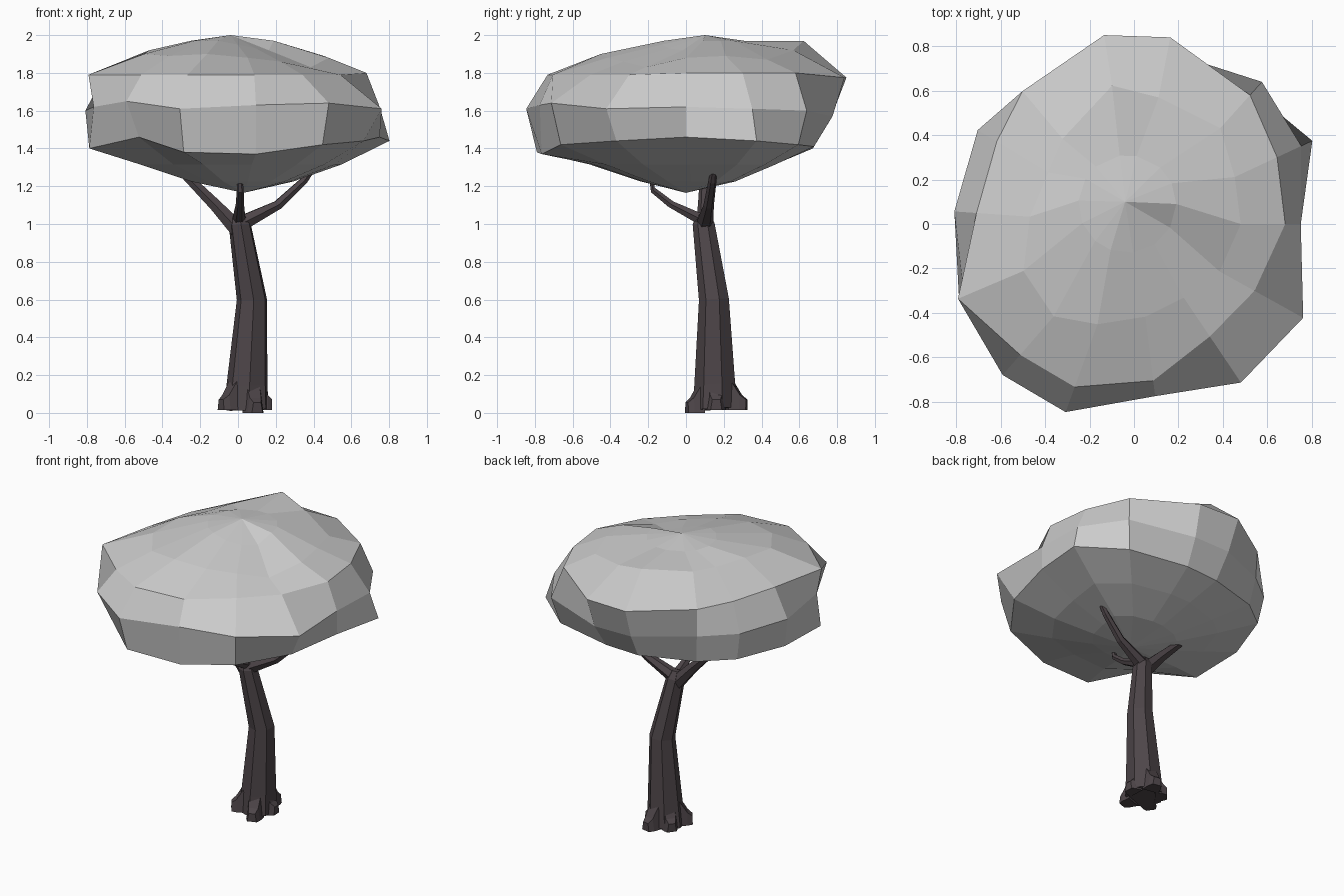
import bpy, bmesh, math
from mathutils import Vector

if "Cube" in bpy.data.objects:
    bpy.data.objects.remove(bpy.data.objects["Cube"])

bark = bpy.data.materials.new("dark_bark")
bark.diffuse_color = (0.075, 0.06, 0.066, 1)
bark.use_nodes = True
bark.node_tree.nodes["Principled BSDF"].inputs["Base Color"].default_value = bark.diffuse_color


def finish(name, bm, mat=None):
    bmesh.ops.recalc_face_normals(bm, faces=bm.faces)
    me = bpy.data.meshes.new(name)
    bm.to_mesh(me)
    bm.free()
    ob = bpy.data.objects.new(name, me)
    bpy.context.collection.objects.link(ob)
    if mat:
        me.materials.append(mat)
    return ob


def bridge(bm, rings):
    n = len(rings[0])
    for a, b in zip(rings, rings[1:]):
        for i in range(n):
            j = (i + 1) % n
            bm.faces.new((a[i], a[j], b[j], b[i]))


def tube(name, path, sides):
    """Faceted limb through (x, y, z, radius) points, capped at both ends."""
    bm = bmesh.new()
    pts = [Vector(p[:3]) for p in path]
    ref = (pts[-1] - pts[0]).to_track_quat('Z', 'Y')
    rings = []
    for p, c in zip(path, pts):
        rings.append([bm.verts.new(c + ref @ Vector((
            p[3] * math.cos(math.tau * i / sides),
            p[3] * math.sin(math.tau * i / sides), 0))) for i in range(sides)])
    bridge(bm, rings)
    bm.faces.new(rings[0])
    bm.faces.new(rings[-1])
    return finish(name, bm, bark)


# Canopy: irregular faceted dome, described by radii around each ring
angles = [0, 25, 48, 79, 99, 130, 149, 176, 203, 229, 250, 277, 304, 331]
shoulder = [.48, .50, .58, .58, .63, .50, .45, .47, .54, .55, .48, .42, .40, .44]
upper = [.68, .71, .78, .855, .86, .78, .72, .71, .86, .78, .78, .71, .61, .62]
middle = [.75, .83, .86, .79, .78, .77, .82, .81, .83, .90, .90, .78, .86, .87]
lower = [.75, .885, .80, .69, .68, .73, .78, .79, .855, .80, .84, .77, .80, .76]
lower_z = [1.46, 1.44, 1.42, 1.41, 1.40, 1.41, 1.42, 1.41, 1.40, 1.46, 1.38, 1.37, 1.42, 1.44]
middle_z = [1.62, 1.61, 1.60, 1.57, 1.57, 1.60, 1.61, 1.60, 1.62, 1.65, 1.61, 1.63, 1.64, 1.61]
shoulder_z = [1.88, 1.89, 1.87, 1.92, 1.97, 1.92, 1.91, 1.92, 1.90, 1.89, 1.90, 1.88, 1.86, 1.83]

n = len(angles)
crown_z = [1.97] * n
crown_z[-3:] = [1.95, 1.93, 1.92]    # shallow dip in the crown
upper_z = [1.80] + [1.80] * 2 + [1.775] * 2 + [1.79] * 9
layers = [  # radii, heights, centre
    ([.22] * n, crown_z, (-.03, .09)),
    (shoulder, shoulder_z, (0, 0)),
    (upper, upper_z, (0, 0)),
    (middle, middle_z, (0, 0)),
    (lower, lower_z, (0, 0)),
    ([r * .67 for r in lower], [1.315] * n, (.01, .02)),
    ([r * .34 for r in lower], [1.225] * n, (.02, .03)),
]
bm = bmesh.new()
rings = []
for radii, heights, (cx, cy) in layers:
    rings.append([bm.verts.new((cx + r * math.cos(math.radians(a)),
                                cy + r * math.sin(math.radians(a)), z))
                  for a, r, z in zip(angles, radii, heights)])
bridge(bm, rings)
for ring, tip in ((rings[0], (-.04, .1, 2.0)), (rings[-1], (.03, 0, 1.165))):
    v = bm.verts.new(tip)
    for i in range(n):
        bm.faces.new((ring[i], ring[(i + 1) % n], v))
finish("canopy", bm)

# Trunk with a slight bend
tube("trunk", [(.045, .155, .02, .122), (.05, .155, .15, .112),
               (.075, .15, .6, .082), (.01, .095, 1.0, .06),
               (.003, .09, 1.05, .036)], 7)

# Branches spreading into the canopy
tube("left_branch", [(.0, .10, .97, .05), (-.12, .10, 1.10, .037),
                     (-.27, .10, 1.25, .027), (-.32, .10, 1.31, .017)], 6)
tube("right_branch", [(.03, .10, 1.01, .045), (.21, .12, 1.10, .028),
                      (.35, .14, 1.23, .022), (.41, .15, 1.31, .014)], 6)
tube("front_branch", [(.005, .07, 1.03, .034), (.01, -.08, 1.105, .022),
                      (.012, -.175, 1.18, .018), (.01, -.185, 1.24, .014)], 6)

# Stubby roots flaring out from the foot of the trunk
for i, (x, y) in enumerate([(-.085, .06), (.10, .01), (.175, .16),
                            (.08, .315), (-.06, .24)]):
    d = Vector((x - .05, y - .155, 0))
    side = Vector((-d.y, d.x, 0)).normalized()
    bm = bmesh.new()
    rings = []
    for t, w, h in ((.5, .055, .17), (.85, .045, .08), (1.04, .03, .055)):
        c = Vector((.05, .155, 0)) + d * t
        # soles sit just above the ground, the front root touches it
        c.z = 0 if i == 1 else .015
        rings.append([bm.verts.new(c + side * s * w + Vector((0, 0, z * h)))
                      for s, z in ((-1, 0), (-.7, 1), (.7, 1), (1, 0))])
    bridge(bm, rings)
    bm.faces.new(rings[0])
    bm.faces.new(rings[-1])
    finish(f"root_{i + 1}", bm, bark)
